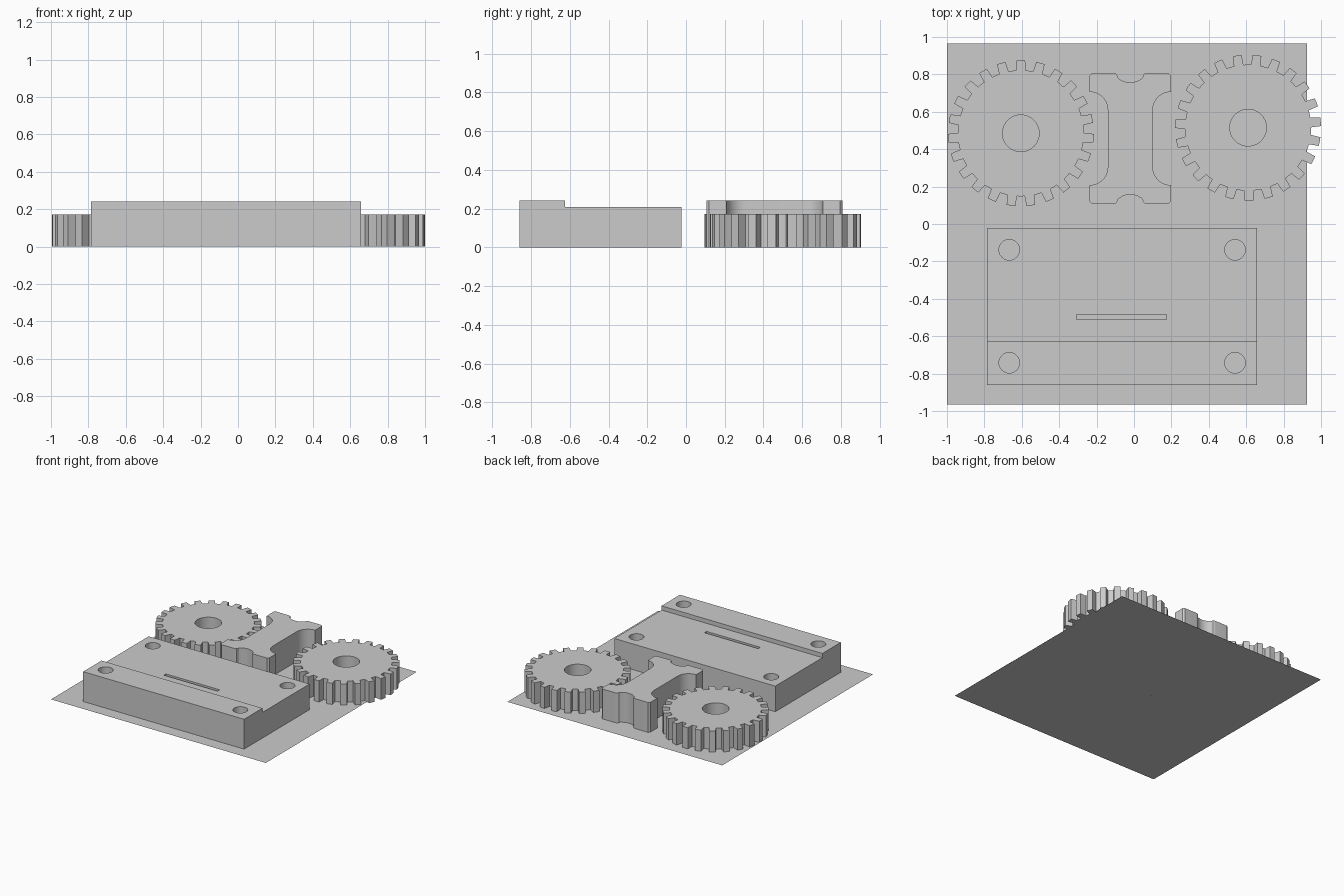
import bpy, bmesh
from math import cos, sin, pi, radians
from mathutils import Matrix, Vector

cube = bpy.data.objects.get("Cube")
if cube:
    bpy.data.objects.remove(cube)

GREY = (0.6, 0.6, 0.6, 1)
grey = bpy.data.materials.new("plain grey")
grey.use_nodes = True
grey.diffuse_color = GREY
grey.node_tree.nodes["Principled BSDF"].inputs["Base Color"].default_value = GREY


def prism(name, outline, sweep):
    """Solid made by sweeping a closed outline along a vector."""
    bm = bmesh.new()
    face = bm.faces.new([bm.verts.new(p) for p in outline])
    if sweep.length:
        top = bmesh.ops.extrude_face_region(bm, geom=[face], use_keep_orig=True)
        moved = [v for v in top["geom"] if isinstance(v, bmesh.types.BMVert)]
        bmesh.ops.translate(bm, verts=moved, vec=sweep)
        bmesh.ops.recalc_face_normals(bm, faces=bm.faces)
    mesh = bpy.data.meshes.new(name)
    bm.to_mesh(mesh)
    bm.free()
    mesh.materials.append(grey)
    obj = bpy.data.objects.new(name, mesh)
    bpy.context.collection.objects.link(obj)
    return obj


def arc(cx, cy, r, start, end, steps):
    angles = [radians(start + (end - start) * i / steps) for i in range(steps + 1)]
    return [(cx + r * cos(a), cy + r * sin(a), 0) for a in angles]


def circle(cx, cy, r):
    return arc(cx, cy, r, 0, 360, 40)[:-1]


def cut(obj, outlines):
    """Cut through openings of the given outlines."""
    for outline in outlines:
        cutter = prism("cutter", [(x, y, -0.1) for x, y, _ in outline], Vector((0, 0, 0.6)))
        cutter.hide_render = True
        mod = obj.modifiers.new("opening", "BOOLEAN")
        mod.object, mod.operation, mod.solver = cutter, "DIFFERENCE", "EXACT"
        bpy.context.view_layer.objects.active = obj
        bpy.ops.object.modifier_apply(modifier=mod.name)
        bpy.data.objects.remove(cutter)


def smooth(obj):
    bpy.ops.object.select_all(action="DESELECT")
    obj.select_set(True)
    bpy.context.view_layer.objects.active = obj
    bpy.ops.object.shade_smooth_by_angle(angle=radians(25))


def gear(name, cx, cy, first_angle, teeth=23, tip=0.39, root=0.337):
    outline = []
    pitch = 360 / teeth
    for i in range(teeth):
        a = first_angle + i * pitch
        outline += arc(cx, cy, tip, a - 3.4, a + 3.4, 2)
        outline += arc(cx, cy, root, a + 4.4, a + pitch - 4.4, 2)
    obj = prism(name, outline, Vector((0, 0, 0.172)))
    cut(obj, [circle(cx, cy, 0.098)])
    smooth(obj)


# Ground sheet
prism("base_sheet", [(-1, 0.965, 0), (-1, -0.965, 0), (0.925, -0.965, 0), (0.925, 0.965, 0)][::-1],
      Vector((0, 0, 0)))

# Gears
gear("right_gear", -0.605, 0.485, 90)
gear("left_gear", 0.61, 0.515, 4.7)

# Waisted spacer: one quarter, mirrored to the full outline
MID = Vector((-0.02, 0.457, 0))
quarter = [(0.12, 0, 0)]
quarter += arc(0.217, 0.152, 0.097, 180, 90, 10)
quarter += [(0.217, 0.337, 0), (0.204, 0.35, 0)]
quarter += arc(0.092, 0.318, 0.032, 90, 130, 4)
quarter += arc(0, 0.4, 0.1, 310, 270, 6)
half = quarter + [(-x, y, 0) for x, y, _ in reversed(quarter[:-1])]
full = half + [(x, -y, 0) for x, y, _ in reversed(half[1:-1])]
spacer = prism("spacer", [MID + Vector(p) for p in full], Vector((0, 0, 0.242)))
smooth(spacer)

# Stepped block with corner holes and a slot
profile = [(-0.86, 0), (-0.022, 0), (-0.022, 0.208), (-0.625, 0.208), (-0.625, 0.242), (-0.86, 0.242)]
block = prism("stepped_block", [(-0.785, y, z) for y, z in profile], Vector((1.442, 0, 0)))
holes = [circle(x, y, 0.055) for x in (-0.667, 0.54) for y in (-0.138, -0.742)]
slot = [(-0.307, -0.511, 0), (0.174, -0.511, 0), (0.174, -0.484, 0), (-0.307, -0.484, 0)]
cut(block, holes + [slot])
smooth(block)
